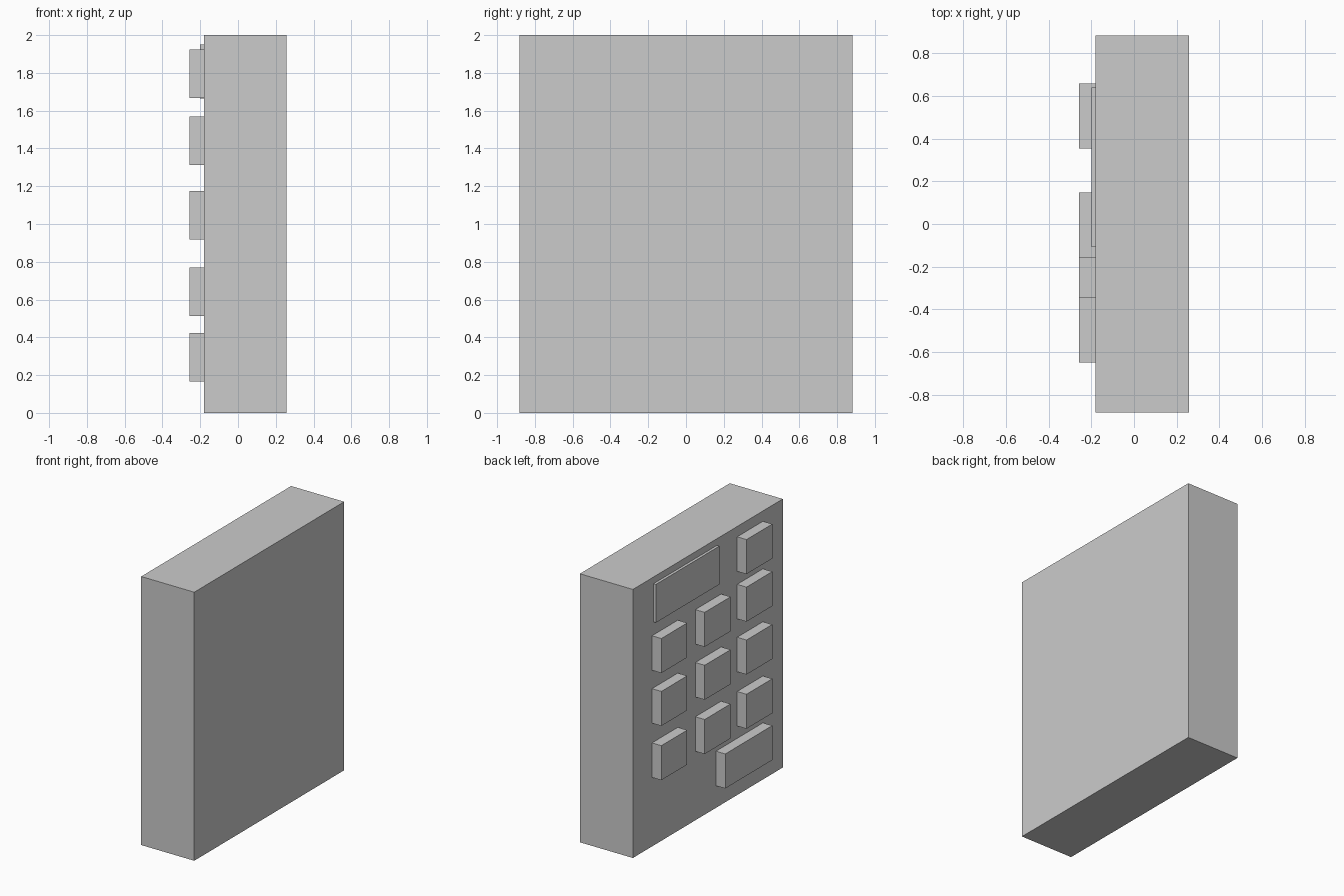
import bpy

if "Cube" in bpy.data.objects:
    bpy.data.objects.remove(bpy.data.objects["Cube"])

FACE_X = -0.18   # plane of the keypad face


def box(name, x, y, z):
    """Add a box spanning the (min, max) pairs x, y and z."""
    spans = (x, y, z)
    bpy.ops.mesh.primitive_cube_add(size=1, location=[(a + b) / 2 for a, b in spans])
    obj = bpy.context.object
    obj.name = name
    obj.scale = [b - a for a, b in spans]
    bpy.ops.object.transform_apply(location=False, rotation=False, scale=True)
    return obj


def key(name, y, z0):
    box(name, (-0.257, FACE_X), y, (z0, z0 + 0.257))


# Housing
box("housing", (FACE_X, 0.257), (-0.882, 0.882), (0, 2))

# Thin display panel
box("display", (-0.20, FACE_X), (-0.107, 0.64), (1.665, 1.95))

# Three by three key grid
columns = [(0.353, 0.657), (-0.157, 0.147), (-0.648, -0.345)]
for r, z0 in enumerate((1.312, 0.918, 0.514)):
    for c, y in enumerate(columns):
        key(f"key_{r + 1}_{c + 1}", y, z0)

# Single key beside the display and wide key at the bottom
key("top_key", columns[2], 1.666)
key("wide_key", (-0.648, -0.095), 0.165)
